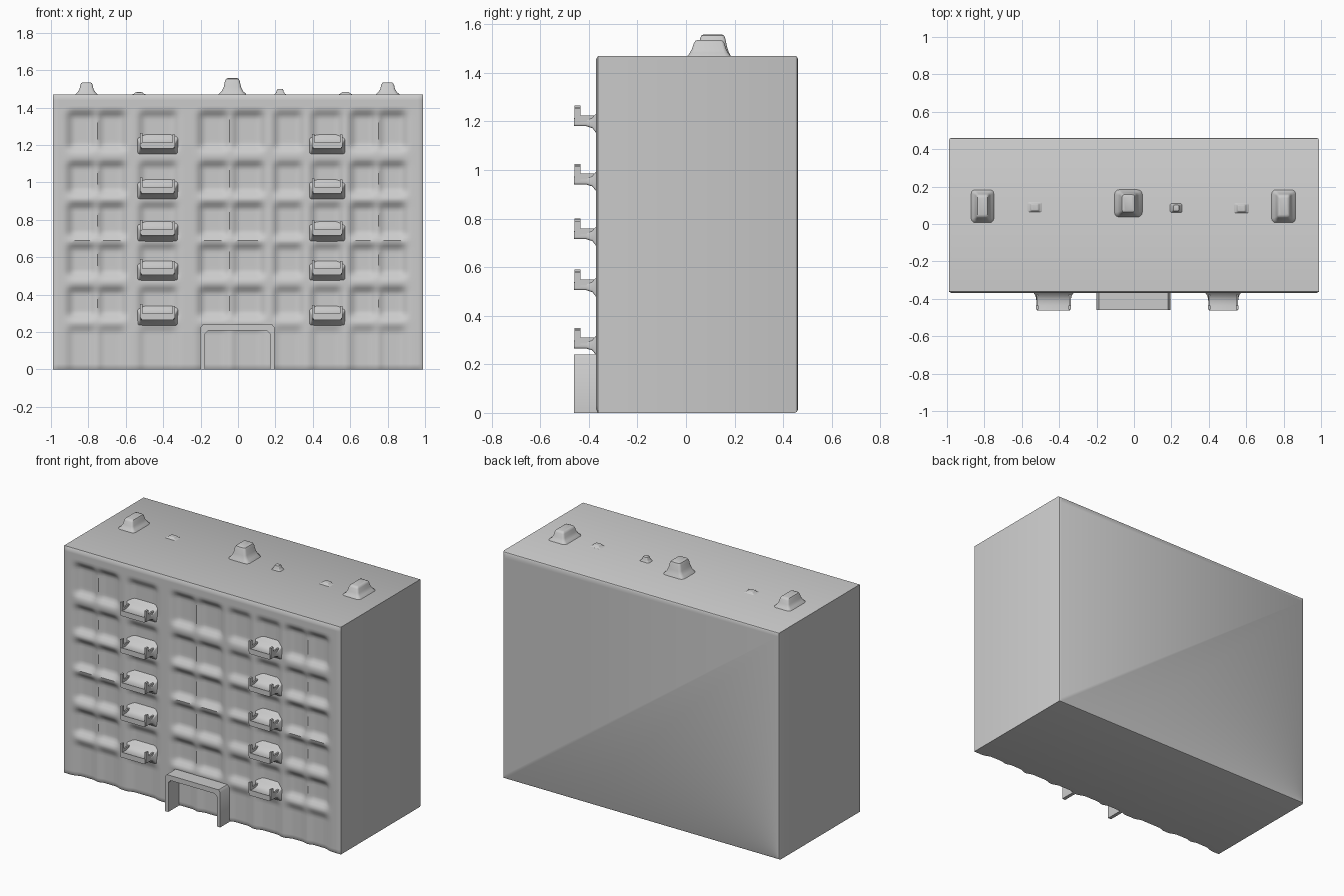
import bpy, bmesh, math

if "Cube" in bpy.data.objects:
    bpy.data.objects.remove(bpy.data.objects["Cube"])

FRONT, BACK, HALF, TOP = -0.37, 0.46, 0.99, 1.47


def finish(name, bm, angle=40):
    bmesh.ops.recalc_face_normals(bm, faces=bm.faces)
    me = bpy.data.meshes.new(name)
    bm.to_mesh(me)
    bm.free()
    ob = bpy.data.objects.new(name, me)
    bpy.context.collection.objects.link(ob)
    bpy.context.view_layer.objects.active = ob
    for o in bpy.context.selected_objects:
        o.select_set(False)
    ob.select_set(True)
    bpy.ops.object.shade_smooth_by_angle(angle=math.radians(angle))
    return ob


def loft(name, rings, cap_start=True):
    bm = bmesh.new()
    loops = [[bm.verts.new(p) for p in r] for r in rings]
    n = len(loops[0])
    for a, b in zip(loops, loops[1:]):
        for i in range(n):
            j = (i + 1) % n
            bm.faces.new((a[i], a[j], b[j], b[i]))
    if cap_start:
        bm.faces.new(loops[0])
    bm.faces.new(loops[-1])
    return finish(name, bm)


def rounded(hx, hy, r, seg=3):
    pts = []
    for k, (sx, sy) in enumerate(((1, 1), (-1, 1), (-1, -1), (1, -1))):
        for i in range(seg + 1):
            a = math.radians(90 * k + 90 * i / seg)
            pts.append((sx * (hx - r) + r * math.cos(a), sy * (hy - r) + r * math.sin(a)))
    return pts


def box(name, x0, x1, y0, y1, z0, z1, bevel=0.0):
    bm = bmesh.new()
    bmesh.ops.create_cube(bm, size=1)
    for v in bm.verts:
        v.co.x = x0 if v.co.x < 0 else x1
        v.co.y = y0 if v.co.y < 0 else y1
        v.co.z = z0 if v.co.z < 0 else z1
    if bevel:
        bmesh.ops.bevel(bm, geom=bm.edges[:], offset=bevel, segments=2, profile=0.5, affect='EDGES')
    return finish(name, bm)


# Window layout: column spans, floor spans and recess depths
COLUMNS = [(-0.90, -0.77), (-0.74, -0.61), (-0.52, -0.33), (-0.20, -0.06),
           (-0.02, 0.13), (0.20, 0.34), (0.40, 0.55), (0.61, 0.73), (0.76, 0.89)]
FLOORS = [(-0.2, 0.22), (0.28, 0.43), (0.50, 0.66), (0.71, 0.88), (0.94, 1.10), (1.18, 1.37)]


def soft(v, lo, hi, w=0.028):
    def step(t):
        t = max(0.0, min(1.0, t / (2 * w) + 0.5))
        return t * t * (3 - 2 * t)
    return step(v - lo) * step(hi - v)


def recess(x, z):
    across = sum(soft(x, *c) for c in COLUMNS)
    up = sum(soft(z, *f) for f in FLOORS)
    bay = max(soft(x, -0.92, -0.59), soft(x, -0.22, 0.15), soft(x, 0.59, 0.91))
    depth = 0.024 * across * up + 0.006 * bay * up
    return depth * (0.6 if z < 0.25 else 1.0)


# Apartment block: sculpted front grid extruded back into a closed body
bm = bmesh.new()
NX, NZ = 132, 98
grid = []
for k in range(NZ + 1):
    row = []
    for i in range(NX + 1):
        x, z = -HALF + 2 * HALF * i / NX, TOP * k / NZ
        edge = i in (0, NX) or k in (0, NZ)
        row.append(bm.verts.new((x, FRONT + recess(x, z) + (0.008 if edge else 0), z)))
    grid.append(row)
for k in range(NZ):
    for i in range(NX):
        bm.faces.new((grid[k][i], grid[k][i + 1], grid[k + 1][i + 1], grid[k + 1][i]))
rim = (grid[0][:] + [r[NX] for r in grid[1:]] + grid[NZ][NX - 1::-1]
       + [grid[k][0] for k in range(NZ - 1, 0, -1)])
prev = rim
for y, shrink in ((BACK - 0.012, 0), (BACK - 0.004, 0.004), (BACK, 0.012)):
    ring = []
    for v in rim:
        sx = 1 - shrink / HALF
        sz = 1 - 2 * shrink / TOP
        ring.append(bm.verts.new((v.co.x * sx, y, TOP / 2 + (v.co.z - TOP / 2) * sz)))
    for i in range(len(rim)):
        j = (i + 1) % len(rim)
        bm.faces.new((prev[i], prev[j], ring[j], ring[i]))
    prev = ring
bm.faces.new(prev)
finish("apartment_block", bm, 35)


# Balconies: trays flaring into the wall, with upright corner rails
def balcony(cx, z, hw, tag, tall):
    rings = []
    for y, grow, lo, hi in ((-0.335, 0.025, -0.045, 0.085), (-0.368, 0.015, -0.03, 0.055),
                            (-0.385, 0.004, -0.008, 0.035), (-0.41, 0, 0.0, 0.028),
                            (-0.435, 0, 0.0, 0.028), (-0.462, -0.004, 0.0, 0.034)):
        h, m = (hi - lo) / 2, (hi + lo) / 2
        rings.append([(cx + px, y, z + m + pz) for px, pz in rounded(hw + grow, h, 0.008)])
    loft("balcony_" + tag, rings)
    for s in (-1, 1):
        h = tall if s < 0 else 0.075
        x = cx + s * (hw - 0.005)
        box("balcony_rail_" + tag, x - 0.006, x + 0.006, -0.458, -0.435, z + 0.01, z + h)
        box("balcony_side_" + tag, x - 0.005, x + 0.005, -0.45, -0.36, z + 0.01, z + 0.045)


for n, z in enumerate((0.265, 0.505, 0.715, 0.94, 1.18)):
    balcony(-0.43, z, 0.092, "left_%d" % n, 0.085)
    balcony(0.477, z, 0.08, "right_%d" % n, 0.08)

# Entrance porch: hollow arch of two side walls and a canopy
porch = [(-0.2, 0.0), (-0.2, 0.225), (-0.188, 0.24), (0.183, 0.24), (0.195, 0.225), (0.195, 0.0),
         (0.172, 0.0), (0.172, 0.19), (0.155, 0.208), (-0.16, 0.208), (-0.177, 0.19), (-0.177, 0.0)]
loft("entrance_porch", [[(x, y, z) for x, z in porch] for y in (-0.34, -0.46)])


# Roof vents and small bumps, flared at the base
def vent(name, cx, cy, hx, hy, height):
    rings = []
    for t, fx, fy in ((-0.15, 1.9, 1.4), (0.03, 1.75, 1.32), (0.18, 1.4, 1.2), (0.45, 1.1, 1.06),
                      (0.8, 0.95, 0.95), (0.95, 0.8, 0.85), (1.0, 0.55, 0.68)):
        r = 0.35 * min(hx * fx, hy * fy)
        rings.append([(cx + px, cy + py, TOP + t * height)
                      for px, py in rounded(hx * fx, hy * fy, r)])
    loft(name, rings)


vent("roof_vent_left", -0.81, 0.095, 0.034, 0.066, 0.065)
vent("roof_vent_right", 0.80, 0.095, 0.036, 0.066, 0.065)
vent("roof_vent_middle", -0.03, 0.11, 0.042, 0.055, 0.088)
vent("roof_bump_left", -0.53, 0.09, 0.022, 0.02, 0.012)
vent("roof_bump_middle", 0.225, 0.085, 0.018, 0.018, 0.03)
vent("roof_bump_right", 0.575, 0.085, 0.022, 0.02, 0.014)
